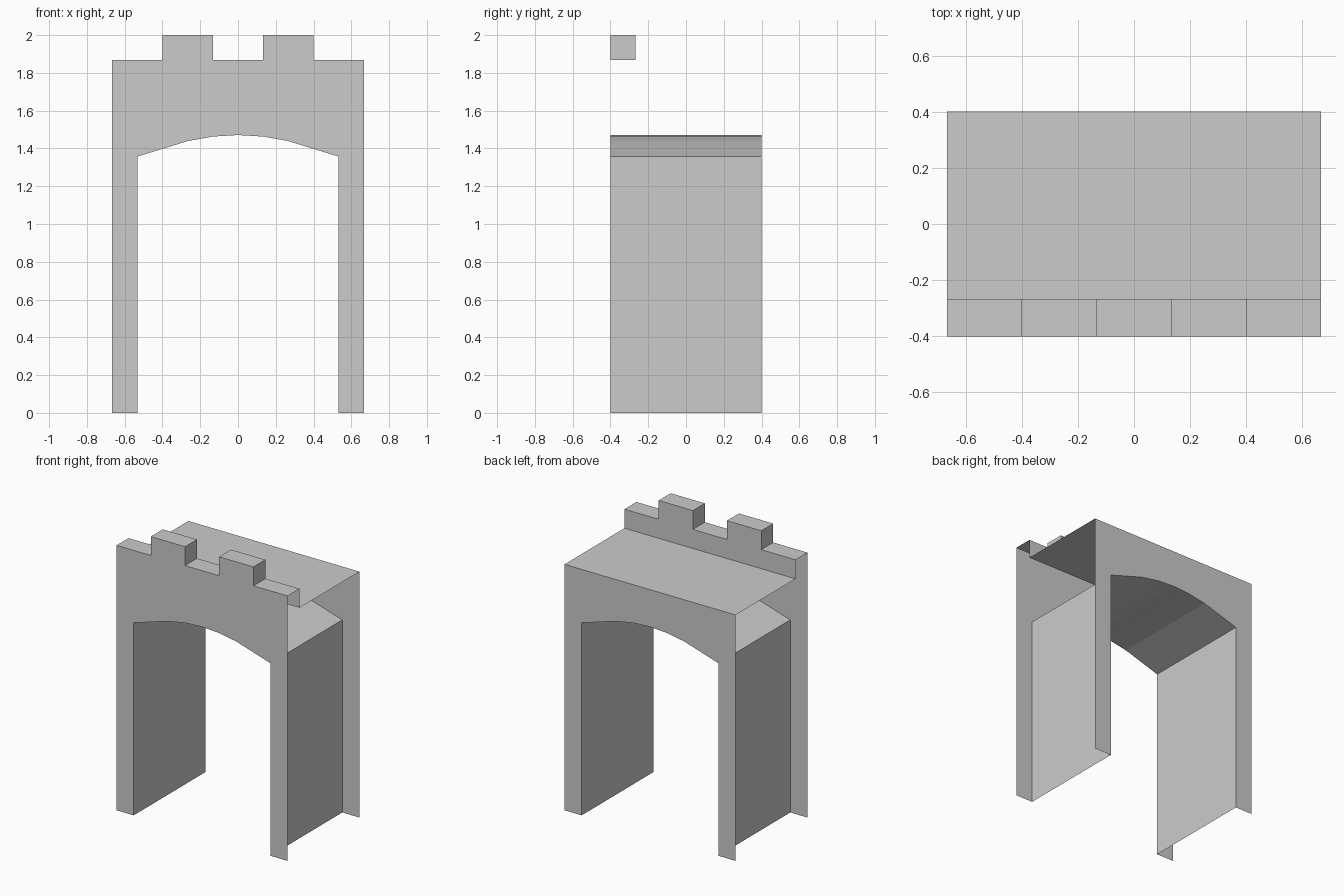
import bpy

if "Cube" in bpy.data.objects:
    bpy.data.objects.remove(bpy.data.objects["Cube"])

FRONT, BACK, PARAPET = -0.4, 0.4, -0.267
HALF, DECK, WALK, TOP = 0.667, 1.733, 1.867, 2.0


def make_part(name, verts, faces):
    mesh = bpy.data.meshes.new(name)
    mesh.from_pydata(verts, [], faces)
    mesh.update()
    obj = bpy.data.objects.new(name, mesh)
    bpy.context.collection.objects.link(obj)
    return obj


def mirrored(points):
    """Complete a left-half profile with its right half."""
    return points + [(-x, z) for x, z in reversed(points) if x != 0]


def wall(name, profile, y):
    """Flat single face in an x-z plane."""
    n = len(profile)
    order = range(n) if y > PARAPET - 0.01 else range(n - 1, -1, -1)
    return make_part(name, [(x, y, z) for x, z in profile], [list(order)])


def strip(name, profile, y0, y1):
    """Sheet swept along y from an open x-z profile."""
    n = len(profile)
    verts = [(x, y, z) for y in (y0, y1) for x, z in profile]
    return make_part(name, verts, [(i, i + 1, n + i + 1, n + i) for i in range(n - 1)])


# Shared outlines
arch = mirrored([(-0.533, 0), (-0.533, 1.357), (-0.267, 1.439), (-0.133, 1.463), (0, 1.471)])
crenels = mirrored([(-HALF, WALK), (-0.4, WALK), (-0.4, TOP), (-0.133, TOP), (-0.133, WALK)])
inner = arch[::-1]

# Gate walls, each with the arched opening
wall("front_wall", [(-HALF, 0)] + crenels + [(HALF, 0)] + inner, FRONT)
wall("back_wall", [(-HALF, 0), (-HALF, DECK), (HALF, DECK), (HALF, 0)] + inner, BACK)

# Passage lining
strip("arch_passage", arch[::-1], FRONT, BACK)

# Battlement: stepped top and rear face, open at the ends
strip("battlement_top", crenels, FRONT, PARAPET)
wall("battlement_rear", [(-HALF, DECK)] + crenels + [(HALF, DECK)], PARAPET)

# Walkway behind the battlement
strip("walkway", [(-HALF, DECK), (HALF, DECK)], PARAPET, BACK)

# Face directions: sheets looking up, passage lining looking into the opening
for name in ("battlement_top", "walkway", "arch_passage"):
    mesh = bpy.data.objects[name].data
    up = sum(p.normal.z * p.area for p in mesh.polygons)
    if (up < 0) != (name == "arch_passage"):
        mesh.flip_normals()
